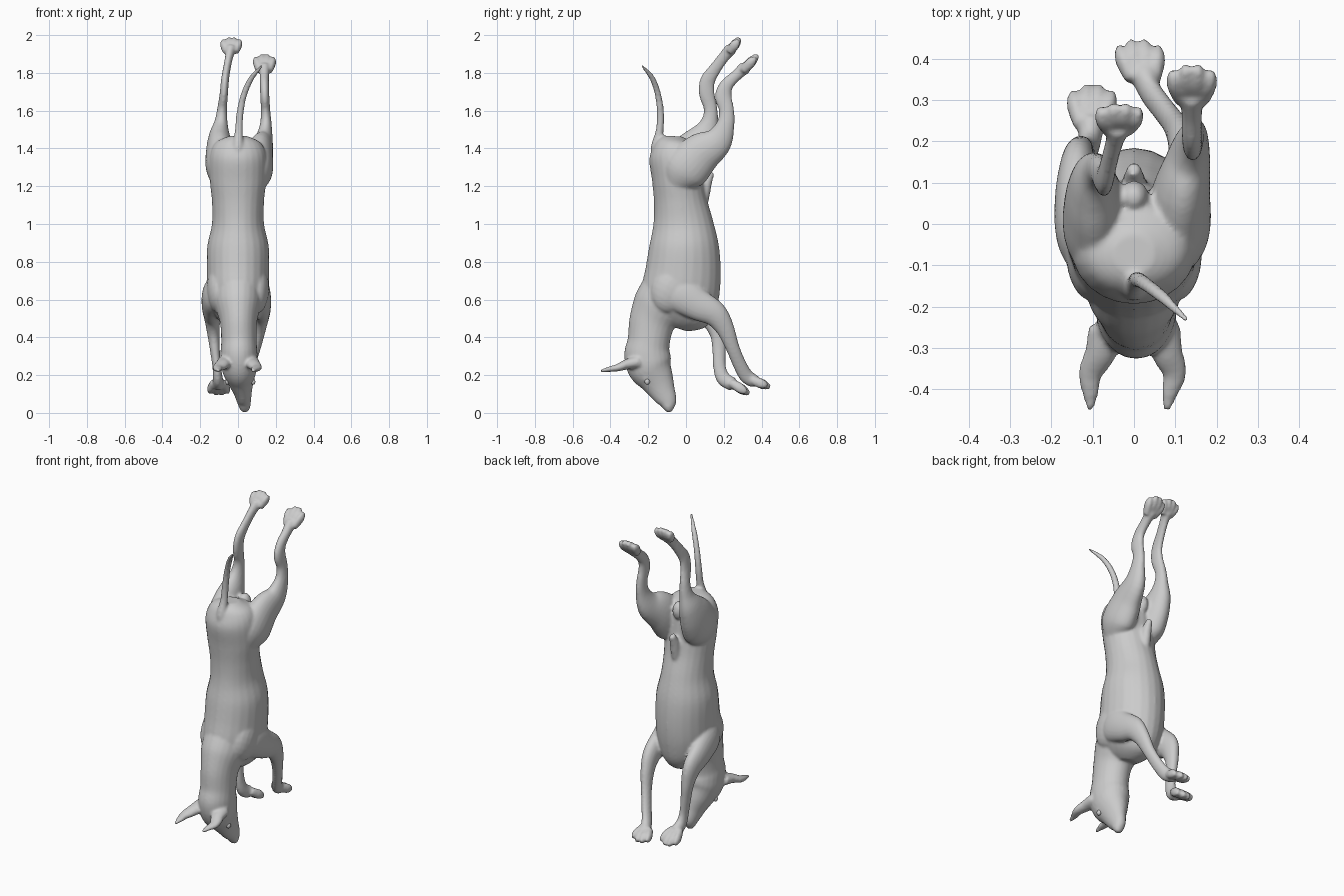
import bpy, math
from mathutils import Vector

SIDES = 24


def catmull(a, b, c, d, t):
    return [0.5 * (2 * q + (r - p) * t + (2 * p - 5 * q + 4 * r - s) * t * t
                   + (3 * q - p - 3 * r + s) * t ** 3) for p, q, r, s in zip(a, b, c, d)]


def loft(name, rows, steps=5):
    """Smooth closed tube; rows are (x, y, z, half width, half depth)."""
    pts = []
    n = len(rows)
    for i in range(n - 1):
        quad = [rows[max(0, min(n - 1, j))] for j in (i - 1, i, i + 1, i + 2)]
        pts += [catmull(*quad, k / steps) for k in range(steps)]
    pts.append(list(rows[-1]))
    verts, faces = [], []
    m = len(pts)
    for i, p in enumerate(pts):
        t = (Vector(pts[min(i + 1, m - 1)][:3]) - Vector(pts[max(i - 1, 0)][:3])).normalized()
        side = (Vector((1, 0, 0)) - t * t.x).normalized()
        deep = t.cross(side)
        for k in range(SIDES):
            a = 2 * math.pi * k / SIDES
            verts.append(Vector(p[:3]) + side * p[3] * math.cos(a) + deep * p[4] * math.sin(a))
    for i in range(m - 1):
        for k in range(SIDES):
            l = (k + 1) % SIDES
            faces.append((i * SIDES + k, i * SIDES + l, (i + 1) * SIDES + l, (i + 1) * SIDES + k))
    faces.append(tuple(reversed(range(SIDES))))
    faces.append(tuple(range((m - 1) * SIDES, m * SIDES)))
    me = bpy.data.meshes.new(name)
    me.from_pydata(verts, [], faces)
    ob = bpy.data.objects.new(name, me)
    bpy.context.collection.objects.link(ob)
    return ob


def ball(name, loc, size, tilt=0):
    bpy.ops.mesh.primitive_uv_sphere_add(segments=20, ring_count=12, radius=1,
                                         location=loc, rotation=(tilt, 0, 0))
    ob = bpy.context.object
    ob.name = name
    ob.scale = size
    return ob


def paw(base, tip, width):
    """Four toes fanned from the base of the paw to its tip."""
    b, t = Vector(base), Vector(tip)
    out = []
    for i in range(4):
        f = i - 1.5
        dx = f * width * 0.46
        reach = 1.0 if abs(f) < 1 else 0.84
        e = b.lerp(t, reach)
        q = b.lerp(t, reach * 0.6)
        r = width * 0.3
        out.append(loft("toe", [(b.x + dx * .6, b.y, b.z, r, r * 1.2),
                                (q.x + dx, q.y, q.z, r * 1.1, r * 1.5),
                                (e.x + dx * 1.15, e.y, e.z, r * .55, r * .7)]))
    return out


parts = []
# Torso from rump to chest
parts.append(loft("torso", [
    (0, -.07, 1.465, .05, .05), (0, -.07, 1.43, .12, .10), (0, -.06, 1.36, .15, .135),
    (0, -.045, 1.24, .15, .135), (0, -.03, 1.12, .138, .14), (0, -.015, 1.0, .138, .16),
    (0, -.01, .88, .163, .185), (0, -.015, .75, .165, .20), (0, -.03, .64, .16, .207),
    (0, -.05, .55, .135, .20), (0, -.07, .49, .09, .15), (0, -.08, .46, .05, .09)]))
# Neck, skull and muzzle, turned slightly to one side
parts.append(loft("neck_and_head", [
    (0, -.09, .68, .12, .13), (0, -.14, .57, .12, .14), (.003, -.18, .48, .098, .122),
    (.005, -.197, .38, .094, .112), (.005, -.205, .31, .098, .122),
    (.008, -.19, .24, .095, .118), (.015, -.155, .175, .072, .092),
    (.025, -.125, .115, .05, .07), (.032, -.098, .06, .037, .05),
    (.037, -.095, .022, .027, .028), (.039, -.10, .006, .014, .012)]))
# Ears
for x0, x1, x2 in ((-.07, -.105, -.106), (.072, .098, .079)):
    parts.append(loft("ear", [
        (x0, -.25, .27, .04, .035), (x0 * .7 + x1 * .3, -.31, .258, .038, .028),
        (x1, -.36, .24, .03, .02), (x1 * .4 + x2 * .6, -.41, .23, .02, .014),
        (x2, -.455, .222, .007, .007)]))
# Hind legs
parts.append(loft("hind_leg_right", [
    (.09, -.06, 1.2, .05, .06), (.105, -.01, 1.28, .078, .12), (.115, .075, 1.37, .07, .11),
    (.135, .165, 1.435, .05, .08), (.147, .207, 1.52, .032, .05), (.146, .215, 1.6, .025, .04),
    (.142, .197, 1.675, .024, .045), (.14, .215, 1.735, .024, .036),
    (.14, .265, 1.785, .025, .03), (.14, .315, 1.83, .03, .035)]))
parts += paw((.14, .30, 1.81), (.14, .38, 1.895), .06)
parts.append(loft("hind_leg_left", [
    (-.08, -.06, 1.2, .05, .06), (-.09, -.01, 1.3, .08, .125), (-.097, .05, 1.39, .072, .115),
    (-.098, .10, 1.47, .055, .08), (-.09, .125, 1.54, .035, .047), (-.084, .13, 1.61, .026, .036),
    (-.075, .11, 1.69, .022, .042), (-.069, .115, 1.76, .021, .04),
    (-.058, .16, 1.83, .02, .032), (-.046, .205, 1.89, .022, .03), (-.038, .24, 1.93, .03, .034)]))
parts += paw((-.038, .23, 1.91), (-.034, .285, 1.985), .058)
# Front legs
parts.append(loft("front_leg_right", [
    (.09, -.10, .68, .05, .07), (.115, -.03, .635, .055, .10), (.125, .06, .575, .05, .085),
    (.125, .15, .525, .043, .068), (.115, .205, .45, .034, .05), (.095, .245, .35, .027, .037),
    (.065, .285, .255, .025, .036), (.04, .32, .195, .027, .038), (.022, .365, .165, .034, .035)]))
parts += paw((.022, .35, .175), (.008, .445, .135), .06)
parts.append(loft("front_leg_left", [
    (-.09, -.10, .68, .05, .07), (-.125, -.03, .63, .062, .10), (-.14, .06, .57, .052, .085),
    (-.137, .135, .51, .043, .07), (-.13, .17, .42, .033, .045), (-.122, .175, .33, .026, .036),
    (-.112, .178, .24, .023, .034), (-.107, .20, .18, .027, .038), (-.104, .25, .15, .033, .036)]))
parts += paw((-.104, .24, .16), (-.1, .335, .10), .06)
# Tail
parts.append(loft("tail", [
    (0, -.15, 1.33, .035, .035), (0, -.155, 1.41, .03, .03), (.004, -.14, 1.49, .021, .021),
    (.01, -.135, 1.58, .019, .019), (.03, -.147, 1.68, .017, .017),
    (.07, -.178, 1.77, .015, .015), (.13, -.235, 1.84, .007, .007)]))
# Belly fold and small lobe between the hind legs
parts.append(loft("belly_fold", [
    (0, .085, 1.06, .02, .02), (0, .095, 1.15, .028, .03),
    (0, .11, 1.22, .026, .028), (0, .135, 1.275, .015, .018)]))
parts.append(ball("rear_lobe", (0, .065, 1.40), (.036, .04, .055)))
# Brow ridges and shoulder blades
for s in (-1, 1):
    parts.append(ball("brow", (.012 + s * .055, -.21, .19), (.022, .026, .03)))
    parts.append(ball("shoulder_blade", (s * .1, -.07, .66), (.065, .11, .14), -.5))

# Fuse everything into one smooth skin
bpy.ops.object.select_all(action='DESELECT')
for ob in parts:
    ob.select_set(True)
bpy.context.view_layer.objects.active = parts[0]
bpy.ops.object.join()
body = bpy.context.object
body.name = "animal_body"
remesh = body.modifiers.new("fuse", 'REMESH')
remesh.mode = 'VOXEL'
remesh.voxel_size = 0.008
remesh.use_smooth_shade = True
soften = body.modifiers.new("soften", 'SMOOTH')
soften.factor = 0.5
soften.iterations = 5

# Eyes
for s in (-1, 1):
    eye = ball("eye", (.012 + s * .068, -.205, .165), (.012, .014, .016))
    bpy.ops.object.shade_smooth()
